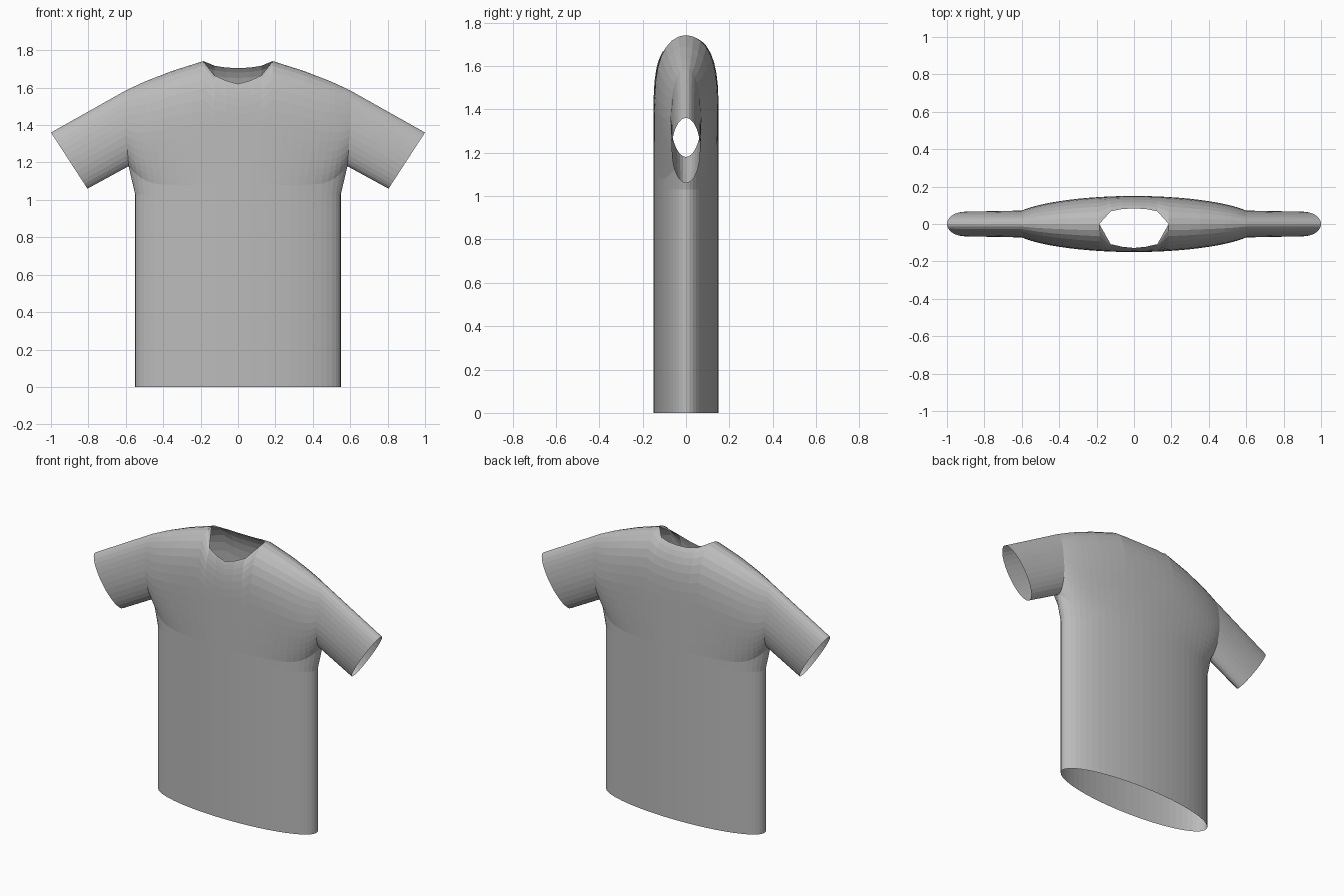
import bpy
import bmesh
import math

if "Cube" in bpy.data.objects:
    bpy.data.objects.remove(bpy.data.objects["Cube"], do_unlink=True)

fabric = bpy.data.materials.new("grey fabric")
fabric.use_nodes = True
GREY = (0.5, 0.5, 0.5, 1)
fabric.diffuse_color = GREY
fabric.node_tree.nodes["Principled BSDF"].inputs["Base Color"].default_value = GREY

COLS, ROWS = 30, 16          # columns across a panel, rows from armpit to shoulder
DEPTH = 0.15
SHOULDER = [(0, 1.745), (0.185, 1.742), (0.35, 1.69), (0.5, 1.632), (0.6, 1.585)]
FRONT_NECK = [(0, 1.62), (0.063, 1.637), (0.125, 1.665), (0.185, 1.742)]
BACK_NECK = [(0, 1.705), (0.063, 1.707), (0.125, 1.717), (0.185, 1.742)]


def interp(points, x):
    for (x0, z0), (x1, z1) in zip(points, points[1:]):
        if x <= x1:
            return z0 + (z1 - z0) * (x - x0) / (x1 - x0)
    return points[-1][1]


def rise(j):
    """Cosine spaced height, 0 at the armpit and 1 at the shoulder."""
    return (1 - math.cos(math.pi * j / ROWS)) / 2


def across(i):
    return math.sin(math.pi * (i / COLS - 0.5))


def upper_point(i, j, side):
    """Chest and shoulder surface; side is -1 for the front, 1 for the back."""
    u, t = across(i), rise(j)
    a = abs(u)
    base = 1.08 + 0.1 * a ** 12
    half_width = 0.55 + 0.035 * a ** 12
    x = u * (half_width + (0.6 - half_width) * min(1, 2 * t))
    crown = interp(SHOULDER, abs(x))
    edge = crown
    if abs(x) < 0.19:
        edge = interp(FRONT_NECK if side < 0 else BACK_NECK, abs(x))
    z = base + (edge - base) * t
    # rounded over the shoulder, opening to an oval at the armhole
    d = min(1, max(0, crown - z) / 0.4)
    roundness = math.sqrt(1 - (1 - d) ** 3.5)
    opening = 0.5 * math.sqrt(1 - (1 - min(1, 2 * t)) ** 2)
    y = DEPTH * roundness * math.sqrt(max(0, 1 - u * u * (1 - opening ** 2)))
    return x, side * y, z


def lower_point(i, j, side):
    """Straight oval tube from the hem to the chest."""
    x, y, z = upper_point(i, 0, side)
    u = across(i)
    if j == 2:
        return x, y, z
    return 0.55 * u, side * DEPTH * math.sqrt(max(0, 1 - u * u)), 1.03 * j


def sleeve_point(i, j, side, hand):
    """Straight sleeve from the armhole to the open cuff."""
    x0, y0, z0 = upper_point(COLS, j, side)
    t, k = rise(j), i / 6
    x1, z1 = 0.805 + 0.195 * t, 1.06 + 0.3 * t
    y1 = side * 0.066 * math.sin(math.pi * j / ROWS)
    return hand * (x0 + (x1 - x0) * k), y0 + (y1 - y0) * k, z0 + (z1 - z0) * k


def add_panel(bm, point, nu, nv, flip):
    grid = [[bm.verts.new(point(i, j)) for i in range(nu + 1)] for j in range(nv + 1)]
    for j in range(nv):
        for i in range(nu):
            quad = [grid[j][i], grid[j][i + 1], grid[j + 1][i + 1], grid[j + 1][i]]
            bm.faces.new(quad[::-1] if flip else quad)


def finish(name, bm):
    bmesh.ops.remove_doubles(bm, verts=bm.verts, dist=0.0005)
    mesh = bpy.data.meshes.new(name)
    bm.to_mesh(mesh)
    bm.free()
    mesh.materials.append(fabric)
    obj = bpy.data.objects.new(name, mesh)
    bpy.context.collection.objects.link(obj)


# torso: front and back panels joined at the sides and shoulders
torso = bmesh.new()
for side in (-1, 1):
    add_panel(torso, lambda i, j: lower_point(i, j, side), COLS, 2, side > 0)
    add_panel(torso, lambda i, j: upper_point(i, j, side), COLS, ROWS, side > 0)
finish("shirt_body", torso)

# sleeves
for name, hand in (("left_sleeve", 1), ("right_sleeve", -1)):
    sleeve = bmesh.new()
    for side in (-1, 1):
        add_panel(sleeve, lambda i, j: sleeve_point(i, j, side, hand), 6, ROWS, side * hand > 0)
    finish(name, sleeve)
